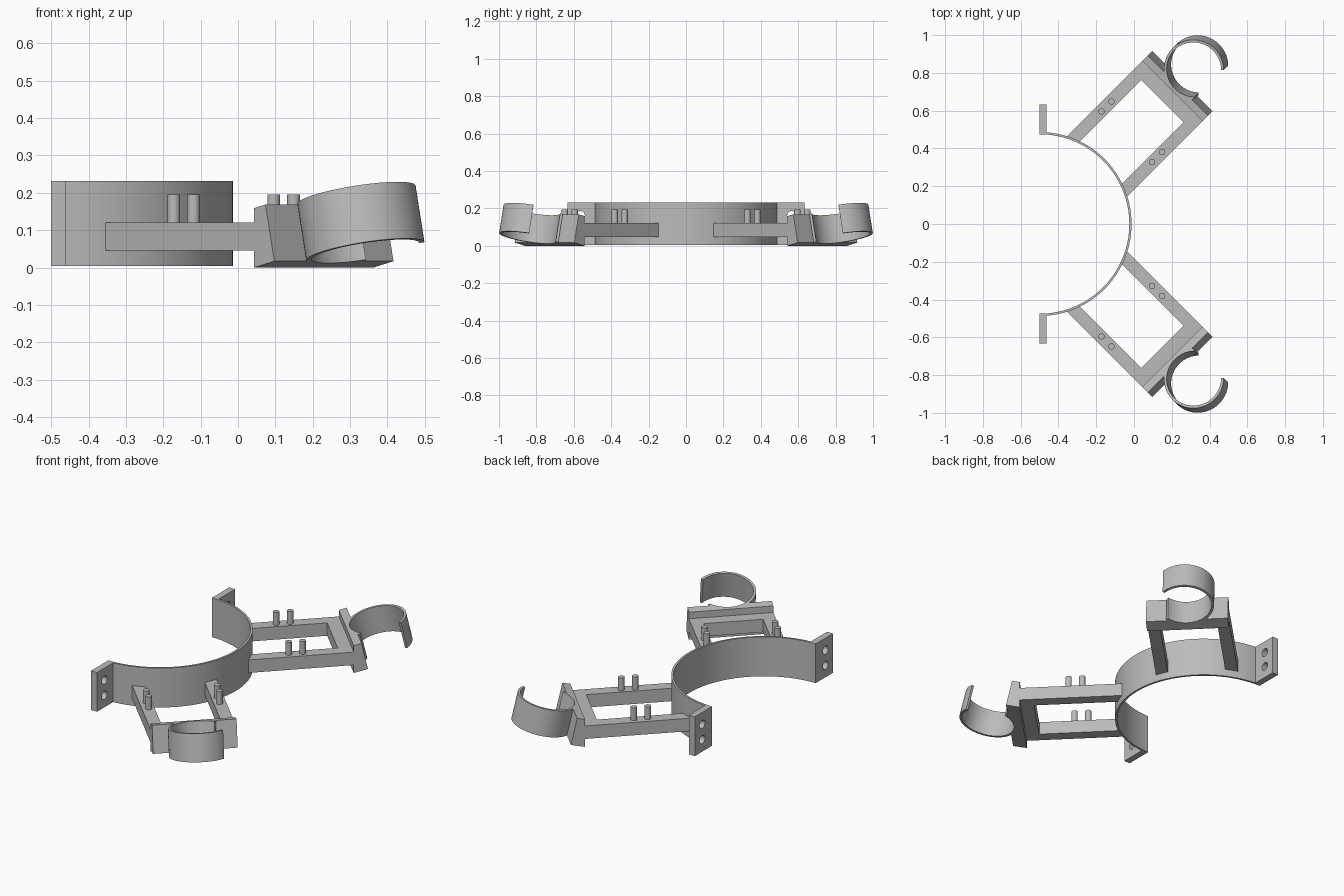
import bpy, bmesh
from math import sin, cos, radians, sqrt
from mathutils import Matrix, Vector

if "Cube" in bpy.data.objects:
    bpy.data.objects.remove(bpy.data.objects["Cube"])

grey = bpy.data.materials.new("plain grey")
grey.use_nodes = True
GREY = (0.5, 0.5, 0.5, 1)
grey.diffuse_color = GREY
grey.node_tree.nodes["Principled BSDF"].inputs["Base Color"].default_value = GREY


def axes(x, y, z, origin):
    m = Matrix((x, y, z)).transposed().to_4x4()
    m.translation = origin
    return m


def prism(name, outlines, matrix, depth):
    """Extrude each flat outline along the local z of the matrix."""
    bm = bmesh.new()
    for pts in outlines:
        face = bm.faces.new([bm.verts.new((p[0], p[1], 0)) for p in pts])
        new = bmesh.ops.extrude_face_region(bm, geom=[face])["geom"]
        bmesh.ops.translate(bm, vec=(0, 0, depth),
                            verts=[v for v in new if isinstance(v, bmesh.types.BMVert)])
    bmesh.ops.transform(bm, matrix=matrix, verts=bm.verts)
    bmesh.ops.recalc_face_normals(bm, faces=bm.faces)
    mesh = bpy.data.meshes.new(name)
    bm.to_mesh(mesh)
    bm.free()
    mesh.materials.append(grey)
    ob = bpy.data.objects.new(name, mesh)
    bpy.context.collection.objects.link(ob)
    return ob


def arc(radius, start, end, steps, cx=0, cy=0):
    angles = [radians(start + (end - start) * i / steps) for i in range(steps + 1)]
    return [(cx + radius * cos(a), cy + radius * sin(a)) for a in angles]


def circle(radius, cx, cy, steps=32):
    return arc(radius, 0, 360, steps, cx, cy)[:-1]


def band(outer, inner, start, end, steps, cx=0):
    return arc(outer, start, end, steps, cx) + arc(inner, end, start, steps, cx)


def activate(ob):
    bpy.ops.object.select_all(action="DESELECT")
    ob.select_set(True)
    bpy.context.view_layer.objects.active = ob


def cut(ob, cutter):
    cutter.hide_render = True
    mod = ob.modifiers.new("cut", "BOOLEAN")
    mod.operation, mod.object, mod.solver = "DIFFERENCE", cutter, "EXACT"
    activate(ob)
    bpy.ops.object.modifier_apply(modifier=mod.name)
    bpy.data.objects.remove(cutter)


def finish(ob, mirrored=True):
    if mirrored:
        mod = ob.modifiers.new("mirror", "MIRROR")
        mod.use_axis = (False, True, False)
        mod.use_mirror_merge = False
    activate(ob)
    bpy.ops.object.shade_smooth_by_angle(angle=radians(30))


UP = Vector((0, 0, 1))
CENTRE = Vector((-0.5, 0, 0))
BASE, TALL = 0.004, 0.228

# Large half ring
R = 0.487
flat = Matrix.Translation(CENTRE + UP * BASE)
finish(prism("half_ring", [band(R, R - 0.012, -90, 90, 72)], flat, TALL), False)

# Bolt flanges with two holes each
flange = prism("bolt_flange", [[(0, R - 0.012), (0.038, R - 0.012), (0.038, 0.633), (0, 0.633)]],
               flat, TALL)
through = axes(Vector((0, 1, 0)), UP, Vector((1, 0, 0)), CENTRE - Vector((0.05, 0, 0)))
cut(flange, prism("hole_cutter", [circle(0.024, 0.565, z) for z in (0.074, 0.162)], through, 0.2))
finish(flange)

# Diagonal frame: local x runs outward, local y across
OUT = Vector((1, 1, 0)).normalized()
ACROSS = Vector((-1, 1, 0)).normalized()
WIDE, NARROW = 0.2255, 0.158


def on_ring(w):
    return (sqrt((R - 0.006) ** 2 - w * w), w)


low = [on_ring(-WIDE + (WIDE - NARROW) * i / 4) for i in range(5)]
high = [on_ring(NARROW + (WIDE - NARROW) * i / 4) for i in range(5)]
outline = [(0.996, -WIDE)] + low + [(0.92, -NARROW), (0.92, NARROW)] + high + [(0.996, WIDE)]
finish(prism("arm_frame", [outline], axes(OUT, ACROSS, UP, CENTRE + UP * 0.046), 0.075))

# Pegs on the arms
spots = [(r, w) for r in (0.653, 0.728) for w in (-0.189, 0.189)]
finish(prism("pegs", [circle(0.017, r, w, 24) for r, w in spots],
             axes(OUT, ACROSS, UP, CENTRE + UP * 0.1), 0.095))

# End plate with sloped outer face
TILT = radians(12.5)
SPAN = 0.155
foot = (1.07, 0.017)
top = (foot[0] - SPAN * sin(TILT), foot[1] + SPAN * cos(TILT))
plate = prism("end_plate", [[(0.994, 0), foot, top, (0.994, 0.159)]],
              axes(OUT, UP, -ACROSS, CENTRE + ACROSS * WIDE), 2 * WIDE)

# Tilted open clip ring, sunk into the plate
lean_out = OUT * cos(TILT) + UP * sin(TILT)
lean_up = UP * cos(TILT) - OUT * sin(TILT)
clip_origin = CENTRE + OUT * foot[0] + UP * foot[1]
REACH, CLIP_R, CLIP_IN = 0.122, 0.16, 0.146
cut(plate, prism("clip_cutter", [circle(CLIP_IN + 0.002, REACH, 0, 64)],
                 axes(lean_out, ACROSS, lean_up, clip_origin - lean_up * 0.1), 0.4))
finish(plate)
finish(prism("clip_ring", [band(CLIP_R, CLIP_IN, -45, 225, 64, REACH)],
             axes(lean_out, ACROSS, lean_up, clip_origin), SPAN))
